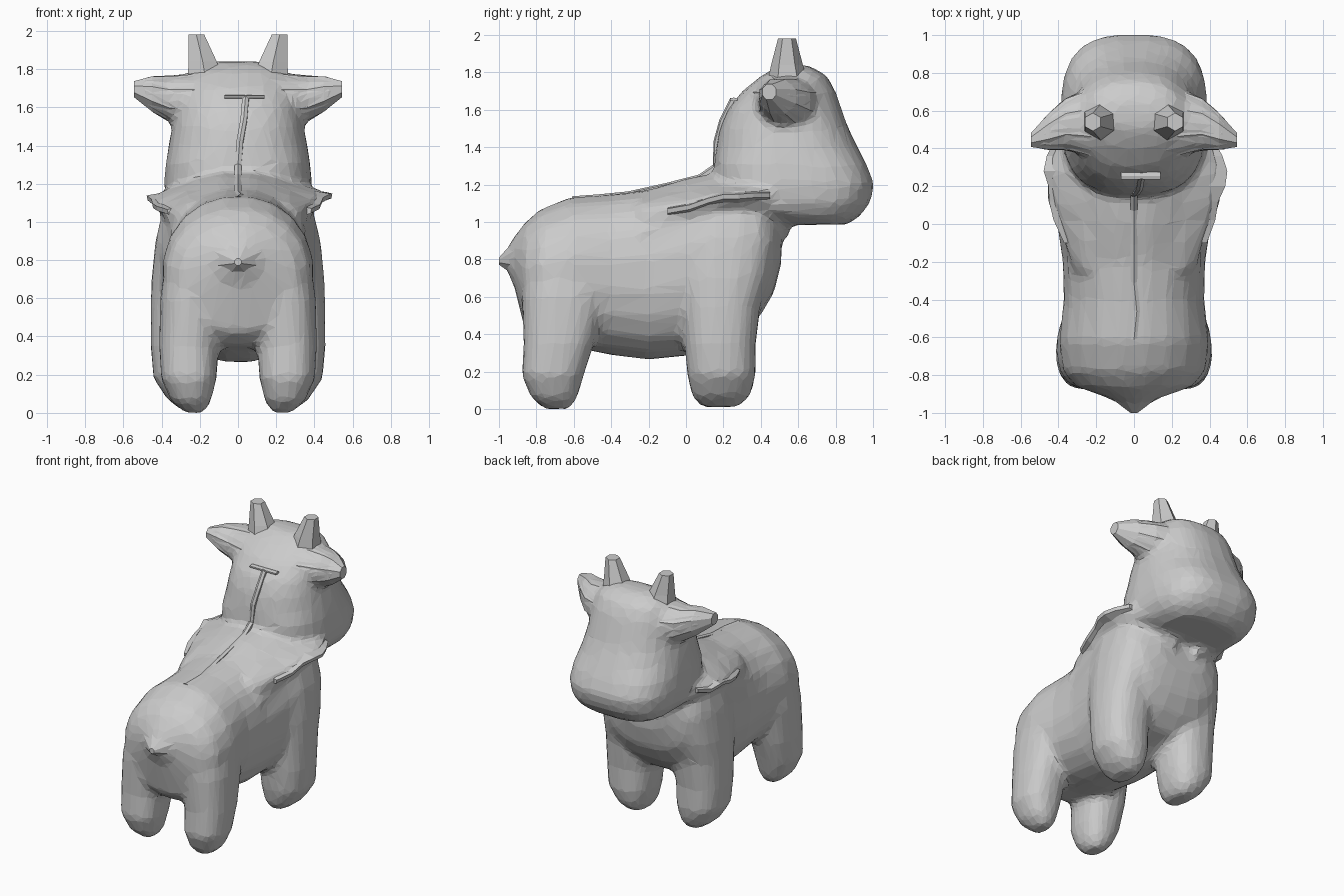
import bpy, bmesh, math, random
from mathutils import Vector

random.seed(4)


def sgn_pow(v, e):
    return math.copysign(abs(v) ** e, v)


def ring(c, u, v, n=20, p=2.5):
    """Superellipse ring around c spanned by half-axes u and v."""
    c, u, v = Vector(c), Vector(u), Vector(v)
    out = []
    for i in range(n):
        a = 2 * math.pi * (i + 0.5) / n
        out.append(c + u * sgn_pow(math.cos(a), 2 / p) + v * sgn_pow(math.sin(a), 2 / p))
    return out


def loft(bm, rings):
    rows = [[bm.verts.new(q) for q in r] for r in rings]
    n = len(rows[0])
    faces = []
    for a, b in zip(rows, rows[1:]):
        for i in range(n):
            j = (i + 1) % n
            faces.append(bm.faces.new((a[i], a[j], b[j], b[i])))
    faces.append(bm.faces.new(rows[0][::-1]))
    faces.append(bm.faces.new(rows[-1]))
    bmesh.ops.recalc_face_normals(bm, faces=faces)


def finish(bm, name):
    me = bpy.data.meshes.new(name)
    bm.to_mesh(me)
    bm.free()
    ob = bpy.data.objects.new(name, me)
    bpy.context.collection.objects.link(ob)
    return ob


def ear(bm, s, n):
    loft(bm, [ring((s * x, y, z), (0, a, 0), (0, 0, b), n, 2) for x, y, z, a, b in
              [(.12, .53, 1.63, .22, .17), (.27, .535, 1.64, .175, .14),
               (.36, .53, 1.645, .145, .125), (.45, .49, 1.67, .105, .10),
               (.545, .445, 1.695, .04, .045)]])


bm = bmesh.new()

# Torso, lofted tail to chest: y, bottom z, top z, half width, squareness
torso = [(-0.97, .76, .84, .05, 2), (-0.92, .66, .92, .14, 2), (-0.86, .42, 1.00, .31, 2),
         (-0.78, .35, 1.07, .38, 2.1), (-0.62, .33, 1.135, .40, 2.1), (-0.4, .285, 1.15, .375, 2.2),
         (-0.2, .26, 1.175, .38, 2.3), (0, .28, 1.235, .41, 2.3), (0.15, .35, 1.265, .43, 2.4),
         (0.3, .4, 1.26, .43, 2.5), (0.4, .5, 1.22, .40, 2.5), (0.47, .62, 1.12, .32, 2.5),
         (0.51, .78, 1.08, .2, 2.5)]
loft(bm, [ring((0, y, (b + t) / 2), (w, 0, 0), (0, 0, (t - b) / 2), 20, p)
          for y, b, t, w, p in torso])

# Head, lofted upward: z, back y, front y, half width
head = [(0.985, .50, .86, .25), (1.03, .36, .93, .33), (1.1, .25, .985, .375),
        (1.2, .16, 1.01, .39), (1.3, .15, .97, .38), (1.4, .16, .92, .365),
        (1.5, .18, .87, .345), (1.6, .22, .835, .325), (1.7, .30, .80, .30),
        (1.78, .40, .755, .26), (1.82, .47, .69, .20), (1.84, .52, .64, .13)]
loft(bm, [ring((0, (a + b) / 2, z), (w, 0, 0), (0, (b - a) / 2, 0), 24, 2.8 if z < 1.35 else 2.4)
          for z, a, b, w in head])

# Legs: z, back y, front y, inner x, outer x
rear = [(0.0, -.76, -.62, .18, .28), (.06, -.83, -.58, .14, .35), (.18, -.88, -.545, .11, .405),
        (.35, -.87, -.49, .10, .415), (.6, -.88, -.42, .05, .41), (.85, -.85, -.42, .05, .37)]
front = [(0.01, .08, .28, .18, .29), (.07, .03, .345, .14, .37), (.18, .005, .375, .11, .445),
         (.35, -.01, .375, .10, .46), (.55, -.03, .40, .07, .46), (.7, -.05, .45, .05, .455),
         (.9, -.06, .49, .04, .435), (1.08, -.02, .46, .05, .39)]
for s in (1, -1):
    for leg in (rear, front):
        loft(bm, [ring((s * (c + d) / 2, (a + b) / 2, z), ((d - c) / 2, 0, 0),
                       (0, (b - a) / 2, 0), 16, 2.4) for z, a, b, c, d in leg])
    ear(bm, s, 12)

# Shoulder folds, fused at the base: y, spine z, edge x, edge z
fold = [(-.25, 1.13, .34, 1.03), (-.1, 1.18, .385, 1.07), (.02, 1.21, .425, 1.09),
        (.12, 1.23, .45, 1.12), (.2, 1.24, .465, 1.13), (.28, 1.24, .48, 1.145),
        (.36, 1.23, .46, 1.15), (.45, 1.2, .42, 1.155), (.55, 1.18, .36, 1.16)]
for s in (1, -1):
    d = 0 if s > 0 else .025
    loft(bm, [[Vector((s * a, y, b)) for a, b in
               [(.08, t), (.26, (t + z) / 2 + .02), (x - .02, z - d + .015), (x - .02, z - d - .02),
                (.36, z - .1), (.08, .9)]] for y, t, x, z in fold])

# Fuse into one skin with soft joins and low-poly facets
skin = finish(bm, "calf_body")
m = skin.modifiers.new("fuse", 'REMESH')
m.mode, m.voxel_size = 'VOXEL', 0.022
m = skin.modifiers.new("soften", 'SMOOTH')
m.factor, m.iterations = 0.5, 10
m = skin.modifiers.new("facets", 'DECIMATE')
m.ratio = 0.09

# Tail point
bm = bmesh.new()
loft(bm, [ring((0, y, z), (w, 0, 0), (0, 0, h), 8, 2) for y, z, w, h in
          [(-.85, .82, .24, .17), (-.93, .805, .12, .09), (-1.0, .79, .02, .02)]])
finish(bm, "tail")

for s, side in ((1, "right"), (-1, "left")):
    # Horns
    bm = bmesh.new()
    loft(bm, [ring((s * x, y, z), (r, 0, 0), (0, r, 0), 6, 2) for x, y, z, r in
              [(.165, .545, 1.72, .115), (.185, .54, 1.84, .085), (.218, .54, 1.98, .048)]])
    finish(bm, "horn_" + side)

    # Crisp ear shell
    bm = bmesh.new()
    ear(bm, s, 8)
    finish(bm, "ear_" + side)

    # Thin ragged edge of the shoulder fold
    bm = bmesh.new()
    rows = []
    for y, t, x, z in fold[1:-1]:
        x += random.uniform(-.01, .015) - (0 if s > 0 else .015)
        z += random.uniform(-.012, .012) - (0 if s > 0 else .025)
        rows.append([Vector((s * a, y, b)) for a, b in
                     [(x - .08, z + .025), (x + .005, z + .01), (x, z - .015), (x - .08, z - .045)]])
    loft(bm, rows)
    finish(bm, "fold_edge_" + side)

# Low raised seam along the spine and up the nape
bm = bmesh.new()
spine = [(0, -.6, 1.122), (.015, -.45, 1.133), (0, -.3, 1.148), (0, -.1, 1.192),
         (0, .08, 1.238), (0, .155, 1.29), (.01, .16, 1.42), (.03, .19, 1.53), (.04, .25, 1.65)]
loft(bm, [ring(p, (.02, 0, 0), (0, -.012, .015), 6, 2) for p in spine])
loft(bm, [ring((x, .255, 1.655), (0, .022, 0), (0, 0, .01), 6, 2) for x in (-.07, .03, .14)])
finish(bm, "spine_seam")
